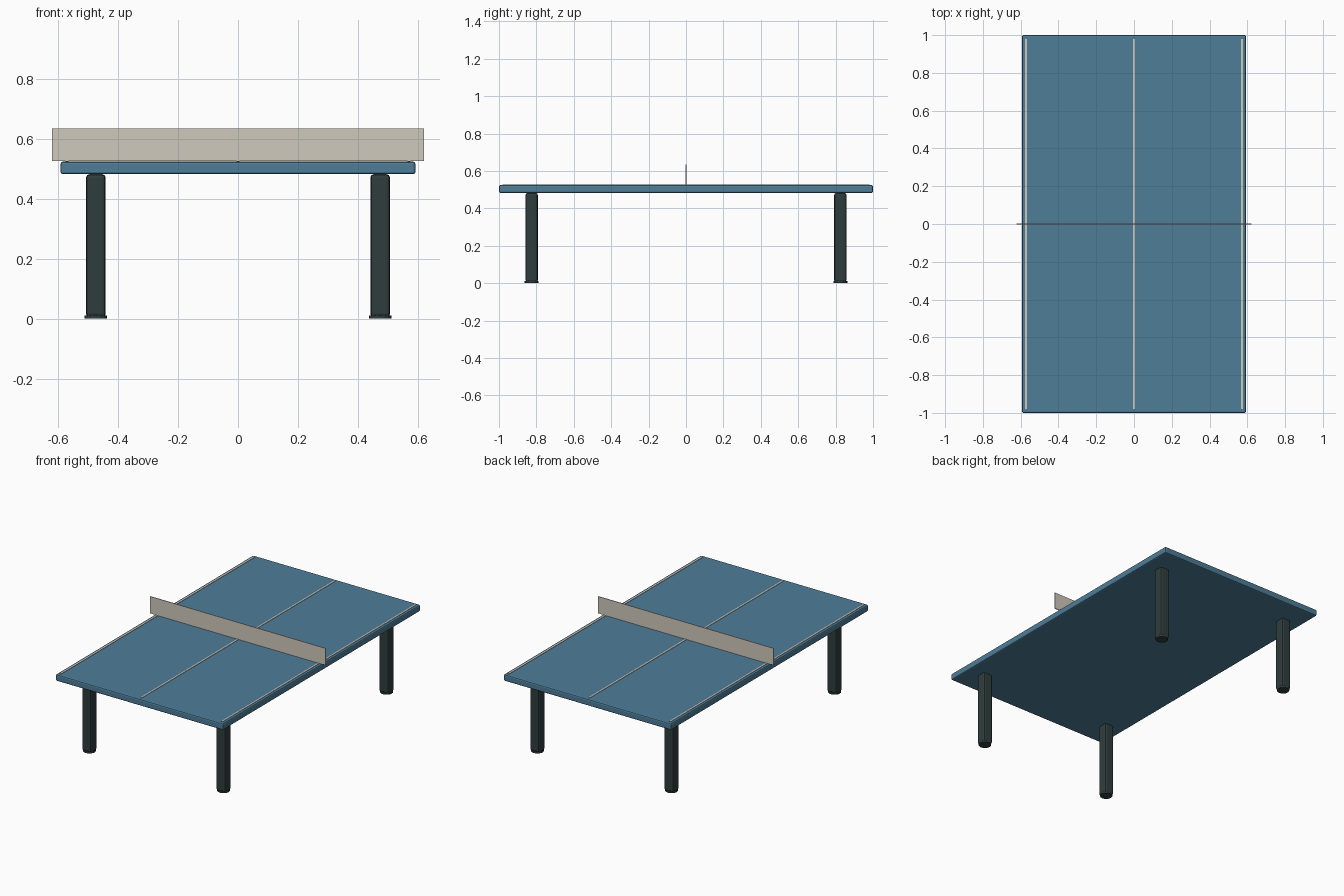
import bpy

if "Cube" in bpy.data.objects:
    bpy.data.objects.remove(bpy.data.objects["Cube"])


def material(name, rgb):
    m = bpy.data.materials.new(name)
    # convert 0-255 display values to linear
    lin = [(c / 255 / 12.92) if c < 10 else ((c / 255 + 0.055) / 1.055) ** 2.4 for c in rgb]
    m.diffuse_color = (*lin, 1)
    m.use_nodes = True
    m.node_tree.nodes["Principled BSDF"].inputs["Base Color"].default_value = m.diffuse_color
    return m


blue = material("table_blue", (78, 125, 152))
dark = material("dark_green_grey", (47, 61, 60))
cream = material("cream", (208, 202, 189))


def box(name, x, y, z0, z1, sx, sy, mat, bevel=0, segments=2):
    """Box centred on x, y between heights z0 and z1, with optional bevelled edges."""
    bpy.ops.mesh.primitive_cube_add(size=1, location=(x, y, (z0 + z1) / 2))
    ob = bpy.context.object
    ob.name = name
    ob.scale = (sx, sy, z1 - z0)
    bpy.ops.object.transform_apply(location=False, rotation=False, scale=True)
    ob.data.materials.append(mat)
    if bevel:
        mod = ob.modifiers.new("bevel", "BEVEL")
        mod.width = bevel
        mod.segments = segments
    return ob


# Table top
box("table_top", 0, 0, 0.483, 0.525, 1.186, 2.0, blue, 0.008)

# Painted lines along the length
for name, x in (("left_line", -0.572), ("centre_line", 0), ("right_line", 0.572)):
    box(name, x, 0, 0.523, 0.5275, 0.01, 1.96, cream)

# Net across the middle
box("net", 0, 0, 0.527, 0.635, 1.244, 0.005, cream)

# Legs with flat feet
for sx, side in ((-1, "left"), (1, "right")):
    for sy, end in ((-1, "front"), (1, "back")):
        x, y = sx * 0.475, sy * 0.825
        box(f"{end}_{side}_leg", x, y, 0.005, 0.483, 0.066, 0.066, dark, 0.012)
        # foot: short cylinder
        bpy.ops.mesh.primitive_cylinder_add(vertices=16, radius=0.0375, depth=0.011,
                                            location=(x, y, 0.0055))
        foot = bpy.context.object
        foot.name = f"{end}_{side}_foot"
        foot.data.materials.append(dark)
